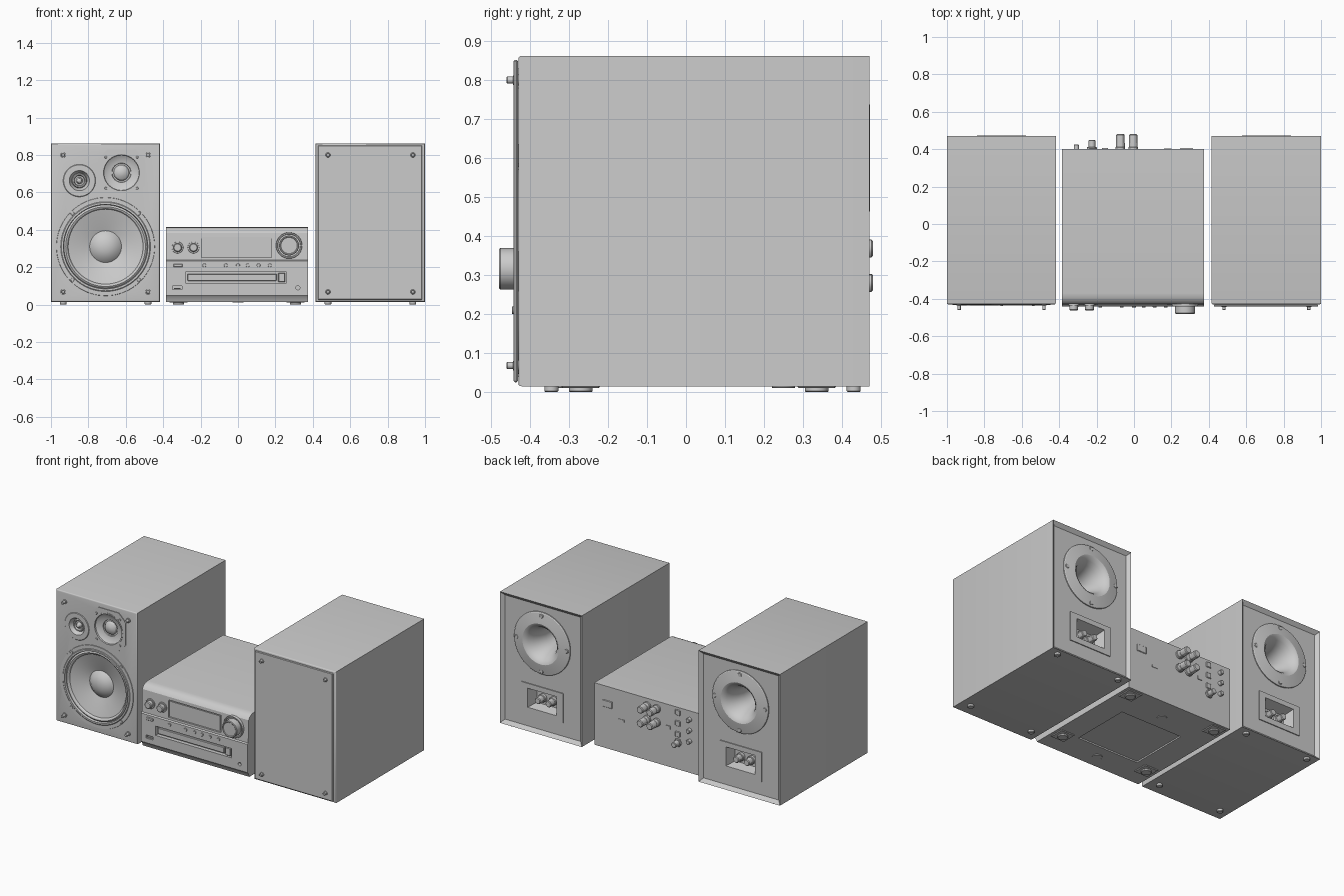
import bpy, bmesh, math
from mathutils import Matrix, Vector

if "Cube" in bpy.data.objects:
    bpy.data.objects.remove(bpy.data.objects["Cube"])

GREY = bpy.data.materials.new("plain_grey")
GREY.use_nodes = True
GREY.diffuse_color = (0.6, 0.6, 0.6, 1)
GREY.node_tree.nodes["Principled BSDF"].inputs["Base Color"].default_value = (0.6, 0.6, 0.6, 1)
parts = []

# Directions in which turned parts point
FRONT, BACK, DOWN = (Matrix.Rotation(math.radians(a), 4, 'X') for a in (90, -90, 180))


def finish(bm, name):
    bmesh.ops.recalc_face_normals(bm, faces=bm.faces)
    mesh = bpy.data.meshes.new(name)
    bm.to_mesh(mesh)
    bm.free()
    mesh.materials.append(GREY)
    ob = bpy.data.objects.new(name, mesh)
    bpy.context.collection.objects.link(ob)
    parts.append(ob)
    return ob


def box_mesh(x, y, z):
    """Box from (min, max) pairs."""
    bm = bmesh.new()
    bmesh.ops.create_cube(bm, size=1)
    for v in bm.verts:
        v.co = [(p[0] + p[1]) / 2 + c * (p[1] - p[0]) for p, c in zip((x, y, z), v.co)]
    return bm


def box(name, x, y, z, bevel=0.0, upright=None):
    """Box; upright limits the bevel to edges along one axis."""
    bm = box_mesh(x, y, z)
    if bevel:
        edges = [e for e in bm.edges if upright is None or
                 abs((e.verts[0].co - e.verts[1].co).normalized()[upright]) > 0.9]
        bmesh.ops.bevel(bm, geom=edges, offset=bevel, segments=1, affect='EDGES')
    return finish(bm, name)


def lathe(name, profile, place, facing=FRONT, steps=32):
    """Closed solid turned from (radius, height) points."""
    bm = bmesh.new()
    vs = [bm.verts.new((r, 0, h)) for r, h in profile]
    es = [bm.edges.new(pair) for pair in zip(vs, vs[1:])]
    bmesh.ops.spin(bm, geom=vs + es, axis=(0, 0, 1), cent=(0, 0, 0),
                   angle=math.tau, steps=steps)
    bmesh.ops.remove_doubles(bm, verts=bm.verts, dist=1e-5)
    bmesh.ops.transform(bm, matrix=Matrix.Translation(place) @ facing, verts=bm.verts)
    return finish(bm, name)


def peg(name, r, h, place, facing=FRONT, steps=20, sink=0.004):
    """Short cylinder with a small chamfer on its end."""
    c = min(r, h) * 0.2
    return lathe(name, [(0, h), (r - c, h), (r, h - c), (r, -sink), (0, -sink)],
                 place, facing, steps)


def cut(cutter, *targets):
    """Subtract the cutter from every target, then discard it."""
    cutter.hide_render = True
    for ob in targets:
        mod = ob.modifiers.new("cut", 'BOOLEAN')
        mod.operation, mod.solver, mod.object = 'DIFFERENCE', 'EXACT', cutter
        bpy.context.view_layer.objects.active = ob
        bpy.ops.object.modifier_apply(modifier=mod.name)
    parts.remove(cutter)
    bpy.data.objects.remove(cutter)


def speaker(side, cx, x0, x1, grille):
    front, back, panel = -0.43, 0.47, 0.45
    # Cabinet with softened front edges and a sloped frame around the back panel
    bm = box_mesh((x0, x1), (front, back), (0.015, 0.862))
    rear = [f for f in bm.faces if f.normal.y > 0.9]
    bmesh.ops.inset_region(bm, faces=rear, thickness=0.032, depth=-0.02)
    edges = [e for e in bm.edges if all(v.co.y < front + 0.01 for v in e.verts)]
    bmesh.ops.bevel(bm, geom=edges, offset=0.008, segments=3, profile=0.5, affect='EDGES')
    cab = finish(bm, side + "_cabinet")

    # Woofer
    woofer = Vector((cx, front, 0.31))
    cut(peg("cutter", 0.226, 0.1, woofer, steps=64, sink=0.07), cab)
    lathe(side + "_woofer", [
        (0, -0.012), (0.03, -0.016), (0.058, -0.026), (0.08, -0.045), (0.085, -0.05),
        (0.14, -0.03), (0.2, -0.012), (0.206, -0.003), (0.213, 0), (0.22, -0.004),
        (0.223, -0.008), (0.226, 0.006), (0.236, 0.006), (0.24, 0.003), (0.262, 0.003),
        (0.264, -0.002), (0.225, -0.002), (0.225, -0.068), (0, -0.068)], woofer, steps=64)

    # Horn tweeter on a chamfered plate
    tw = Vector((cx + 0.085, front, 0.705))
    plate = box(side + "_tweeter_plate", (tw.x - 0.125, tw.x + 0.125),
                (front - 0.004, front + 0.003), (tw.z - 0.12, tw.z + 0.125), 0.05, 1)
    cut(peg("cutter", 0.1, 0.1, tw, steps=48, sink=0.05), cab, plate)
    lathe(side + "_tweeter", [
        (0, 0), (0.02, -0.003), (0.036, -0.013), (0.042, -0.025), (0.05, -0.025),
        (0.052, -0.018), (0.075, -0.014), (0.094, -0.002), (0.096, 0.006), (0.104, 0.006),
        (0.104, 0.002), (0.099, 0), (0.099, -0.048), (0, -0.048)], tw, steps=48)

    # Small super tweeter with a bullet centre
    st = Vector((cx - 0.14, front, 0.663))
    cut(peg("cutter", 0.055, 0.1, st, steps=40, sink=0.05), cab)
    lathe(side + "_super_tweeter", [
        (0, 0.002), (0.012, -0.008), (0.018, -0.025), (0.026, -0.025), (0.03, -0.014),
        (0.036, -0.014), (0.04, -0.022), (0.05, -0.004), (0.054, 0.004), (0.084, 0.004),
        (0.087, 0.001), (0.087, -0.002), (0.054, -0.002), (0.054, -0.048), (0, -0.048)],
        st, steps=40)
    for a in range(4):
        t = math.radians(45 + 90 * a)
        d = Vector((math.cos(t), 0, math.sin(t)))
        peg(side + "_woofer_screw", 0.01, 0.006, woofer + d * 0.25, steps=12)
        peg(side + "_tweeter_screw", 0.007, 0.008, tw + d * 0.118, steps=12)

    # Grille panel, and the pegs at its corners
    if grille:
        box(side + "_grille", (x0 + 0.012, x1 - 0.015), (-0.442, front - 0.001),
            (0.025, 0.852), 0.004)
    for dx in (-0.227, 0.227):
        for z in (0.068, 0.8):
            pin = (cx + dx, front, z)
            peg(side + "_grille_pin_base", 0.014, 0.014 if grille else 0.005, pin)
            peg(side + "_grille_pin", 0.009, 0.03, pin, steps=16)
        for y in (-0.345, 0.43):
            peg(side + "_cabinet_foot", 0.018, 0.015, (cx + dx, y, 0.015), DOWN)

    # Flared bass port
    port = Vector((cx, panel, 0.6))
    cut(peg("cutter", 0.135, 0.1, port, BACK, 48, sink=0.24), cab)
    lathe(side + "_port", [
        (0, -0.22), (0.062, -0.22), (0.064, -0.12), (0.072, -0.07), (0.086, -0.03),
        (0.102, 0), (0.118, 0.017), (0.13, 0.022), (0.145, 0.02), (0.196, 0.01), (0.2, 0.006),
        (0.2, -0.002), (0.134, -0.002), (0.134, -0.23), (0, -0.23)], port, BACK, 48)
    for a in range(4):
        t = math.radians(90 * a)
        peg(side + "_port_screw", 0.014, 0.016,
            port + Vector((math.cos(t), 0, math.sin(t))) * 0.178, BACK, 12)

    # Terminal plate with a tapered pocket and two posts
    plate = box(side + "_terminal_plate", (cx - 0.15, cx + 0.15), (panel - 0.002, panel + 0.006),
                (0.125, 0.315))
    bm = box_mesh((cx - 0.105, cx + 0.105), (panel - 0.06, panel + 0.01), (0.16, 0.285))
    for v in bm.verts:
        if v.co.y < panel:
            v.co.x = cx + (v.co.x - cx) * 0.8
            v.co.z = 0.215 + (v.co.z - 0.22) * 0.7
    cut(finish(bm, "cutter"), cab, plate)
    for dx in (-0.038, 0.038):
        peg(side + "_terminal_base", 0.026, 0.02, (cx + dx, panel - 0.06, 0.215), BACK)
        peg(side + "_terminal_post", 0.021, 0.06, (cx + dx, panel - 0.06, 0.215), BACK, 12)


speaker("right", -0.708, -1.0, -0.418, False)
speaker("left", 0.708, 0.415, 1.0, True)

# Amplifier case: side profile (y, z) drawn out along x
bm = bmesh.new()
outline = [(0.4, 0.015), (0.4, 0.415), (-0.37, 0.415), (-0.395, 0.411), (-0.415, 0.4),
           (-0.427, 0.382), (-0.432, 0.238), (-0.44, 0.232), (-0.44, 0.05),
           (-0.428, 0.036), (-0.42, 0.015)]
face = bm.faces.new([bm.verts.new((-0.385, y, z)) for y, z in outline])
new = bmesh.ops.extrude_face_region(bm, geom=[face])["geom"]
bmesh.ops.translate(bm, vec=(0.76, 0, 0), verts=[v for v in new if isinstance(v, bmesh.types.BMVert)])
case = finish(bm, "amplifier_case")

# Display window, disc drawer, sockets and the hollow underside
cut(box("cutter", (-0.195, 0.18), (-0.5, -0.42), (0.252, 0.362)), case)
box("display", (-0.185, 0.17), (-0.424, -0.418), (0.26, 0.354))
cut(box("cutter", (-0.28, 0.26), (-0.5, -0.415), (0.115, 0.175)), case)
box("disc_drawer", (-0.27, 0.205), (-0.434, -0.41), (0.126, 0.165), 0.003)
box("drawer_button", (0.215, 0.252), (-0.437, -0.41), (0.12, 0.17), 0.003)
cut(box("cutter", (-0.35, -0.3), (-0.5, -0.425), (0.08, 0.1)), case)
box("usb_tongue", (-0.343, -0.307), (-0.436, -0.42), (0.084, 0.09))
cut(peg("cutter", 0.011, 0.05, (0.32, -0.44, 0.09), sink=0.02), case)
cut(box("cutter", (-0.22, 0.22), (-0.235, 0.155), (0, 0.024)), case)
box("power_button", (-0.345, -0.297), (-0.446, -0.43), (0.2, 0.218), 0.003)
for x in (-0.18, -0.065, 0, 0.052, 0.11, 0.17):
    peg("front_button", 0.01, 0.006, (x, -0.44, 0.21), steps=16)

# Knobs
for x in (-0.323, -0.238):
    peg("small_knob_ring", 0.031, 0.006, (x, -0.43, 0.305), steps=24)
    peg("small_knob", 0.023, 0.033, (x, -0.43, 0.305), steps=24)
lathe("volume_ring", [(0, 0.004), (0.06, 0.004), (0.062, 0.012), (0.068, 0.012), (0.07, 0.008),
                      (0.07, -0.004), (0, -0.004)], (0.273, -0.43, 0.316), steps=48)
lathe("volume_knob", [(0, 0.047), (0.043, 0.047), (0.046, 0.05), (0.05, 0.05), (0.053, 0.046),
                      (0.053, 0), (0, 0)], (0.273, -0.43, 0.316), steps=48)

# Speaker binding posts
for x in (-0.073, -0.004):
    for z in (0.28, 0.368):
        place = (x, 0.4, z)
        peg("post_base", 0.026, 0.012, place, BACK)
        peg("post_stem", 0.014, 0.04, place, BACK)
        peg("post_grip", 0.024, 0.035, (x, 0.403, z), BACK, 12)
        peg("post_cap", 0.023, 0.042, (x, 0.438, z), BACK, 12)

# Rear sockets
peg("aerial_socket", 0.018, 0.05, (-0.225, 0.4, 0.19), BACK)
peg("aerial_nut", 0.026, 0.012, (-0.225, 0.4, 0.19), BACK, 6)
for z in (0.22, 0.29, 0.36):
    peg("line_socket", 0.014, 0.025, (-0.308, 0.4, z), BACK)
    box("digital_socket", (-0.24, -0.205), (0.398, 0.406), (z + 0.005, z + 0.04), 0.003)
box("service_socket", (-0.17, -0.14), (0.398, 0.405), (0.26, 0.28))
box("mains_socket", (0.245, 0.315), (0.398, 0.405), (0.28, 0.325), 0.003)
box("rear_label", (0.16, 0.2), (0.398, 0.403), (0.215, 0.23))

# Underside pads and feet
for x in (-0.318, 0.308):
    for y in (-0.27, 0.335):
        box("foot_pad", (x - 0.05, x + 0.05), (y - 0.05, y + 0.05), (0.01, 0.02), 0.004)
        peg("amplifier_foot", 0.03, 0.012, (x, y, 0.012), DOWN, 24)
for y in (-0.33, 0.25):
    peg("underside_boss", 0.03, 0.004, (0, y, 0.015), DOWN, 24)

# Smooth the round surfaces, keep edges crisp
bpy.ops.object.select_all(action='DESELECT')
for ob in parts:
    ob.select_set(True)
bpy.context.view_layer.objects.active = parts[0]
bpy.ops.object.shade_smooth_by_angle(angle=math.radians(30))
